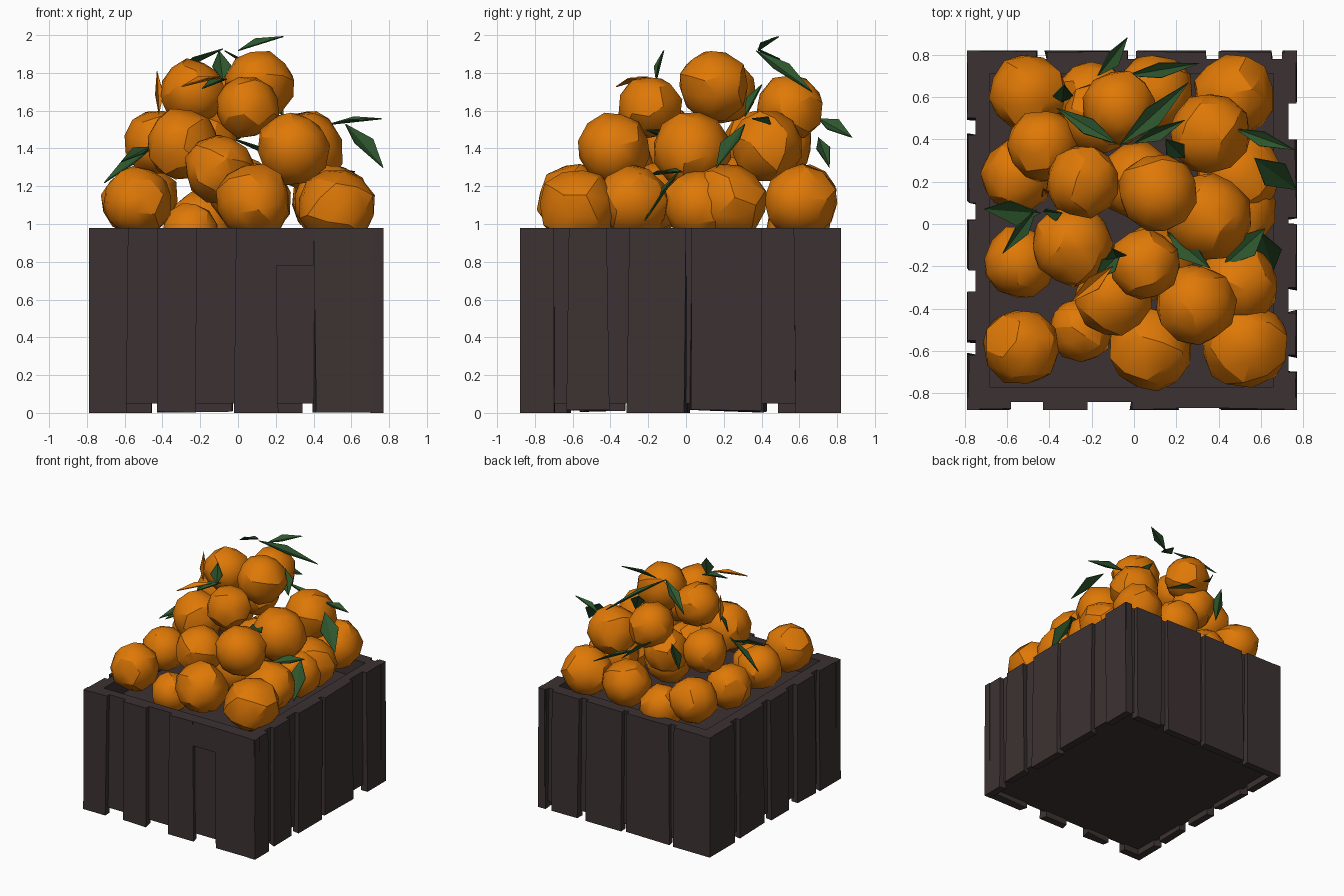
import bpy, bmesh, math, random
from mathutils import Vector, Matrix

random.seed(7)
default = bpy.data.objects.get("Cube")
if default:
    bpy.data.objects.remove(default)


def material(name, rgb):
    m = bpy.data.materials.new(name)
    m.use_nodes = True
    m.diffuse_color = (*rgb, 1)
    bsdf = m.node_tree.nodes["Principled BSDF"]
    bsdf.inputs["Base Color"].default_value = (*rgb, 1)
    bsdf.inputs["Roughness"].default_value = 0.8
    return m


WOOD = material("dark wood", (0.046, 0.032, 0.032))
PEEL = material("orange peel", (0.74, 0.19, 0.002))
LEAF = material("leaf green", (0.027, 0.095, 0.027))


def finish(name, bm, mat):
    bmesh.ops.recalc_face_normals(bm, faces=bm.faces)
    mesh = bpy.data.meshes.new(name)
    bm.to_mesh(mesh)
    bm.free()
    mesh.materials.append(mat)
    ob = bpy.data.objects.new(name, mesh)
    bpy.context.collection.objects.link(ob)
    return ob


def box(name, x, y, z, warp=None):
    """Box from three (low, high) ranges, optionally warped vertex by vertex."""
    bm = bmesh.new()
    bmesh.ops.create_cube(bm, size=1)
    for v in bm.verts:
        v.co = [r[0] if c < 0 else r[1] for c, r in zip(v.co, (x, y, z))]
        if warp:
            warp(v.co)
    return finish(name, bm, WOOD)


# Crate shell: inner walls, underside and the board carrying the fruit
X0, X1, Y0, Y1, TOP = -0.75, 0.73, -0.84, 0.78, 0.98
T = 0.07
box("wall_front", (X0, X1), (Y0, Y0 + T), (0.05, TOP))
box("wall_back", (X0, X1), (Y1 - T, Y1), (0.05, TOP))
box("wall_right", (X0, X0 + T), (Y0, Y1), (0.05, TOP))
box("wall_left", (X1 - T, X1), (Y0, Y1), (0.05, TOP))
box("crate_floor", (X0, X1), (Y0, Y1), (0.05, 0.09))
box("fruit_board", (X0, X1), (Y0, Y1), (0.8, 0.84))


# Proud planks with rough-sawn lower ends
def planks(side, spans, axis, face, out):
    for i, (a, b) in enumerate(spans):
        def rough(co):
            if co.z < 0.5:
                if abs(co[axis]) < 0.7:
                    co[axis] += random.uniform(-0.015, 0.015)
                co.z += random.uniform(0, 0.02) if i % 2 else 0
            elif abs(co[1 - axis]) > abs(face):
                co[1 - axis] -= out * random.uniform(0, 0.012)
        across = sorted((face - out * 0.02, face + out * 0.04))
        x, y = ((a, b), across) if axis == 0 else (across, (a, b))
        box(f"plank_{side}_{i + 1}", x, y, (0, TOP), rough)


planks("front", [(-0.79, -0.58), (-0.43, -0.22), (-0.01, 0.2), (0.4, 0.77)], 0, Y0, -1)
planks("back", [(-0.79, -0.46), (-0.41, -0.03), (0.01, 0.34), (0.4, 0.65), (0.7, 0.77)], 0, Y1, 1)
planks("left", [(-0.88, -0.7), (-0.62, -0.42), (-0.3, 0), (0.03, 0.4), (0.57, 0.82)], 1, X1, 1)
planks("right", [(-0.88, -0.62), (-0.55, -0.32), (-0.22, 0.02), (0.1, 0.42), (0.5, 0.82)], 1, X0, -1)
box("short_front_plank", (0.2, 0.4), (Y0 - 0.03, Y0 + 0.02), (0.78, TOP))


# Oranges: x, y, z, radius, grouped by layer
ORANGES = [
    (-0.5, 0.62, 1.14, .18), (0.1, 0.62, 1.12, .18), (0.47, 0.61, 1.12, .19),
    (-0.55, 0.23, 1.12, .17), (0.49, 0.23, 1.12, .2), (0.48, 0.07, 1.1, .19),
    (-0.54, -0.18, 1.12, .17), (-0.53, -0.58, 1.12, .18), (-0.25, -0.5, 0.96, .15),
    (0.08, -0.59, 1.12, .195), (0.52, -0.57, 1.09, .205), (0.49, -0.28, 1.12, .19),
    (-0.2, 0.6, 1.0, .17), (0.02, 0.2, 1.18, .18), (0.1, -0.18, 1.14, .18),
    (0.36, 0.43, 1.41, .19), (-0.43, 0.37, 1.43, .17), (0.35, 0.03, 1.39, .205),
    (-0.29, -0.1, 1.42, .19), (0.29, -0.38, 1.4, .19), (-0.1, -0.35, 1.29, .18),
    (-0.17, 0.5, 1.42, .17),
    (-0.07, 0.55, 1.61, .175), (-0.24, 0.2, 1.7, .17), (0.11, 0.15, 1.73, .185),
    (0.05, -0.19, 1.62, .165),
]
for i, (x, y, z, r) in enumerate(ORANGES):
    bm = bmesh.new()
    bmesh.ops.create_icosphere(bm, subdivisions=2, radius=r * 1.04)
    for v in bm.verts:
        v.co *= random.uniform(0.94, 1.03)
    turn = Matrix.Rotation(random.uniform(0, 6), 4, "Z") @ Matrix.Rotation(random.uniform(0, 3), 4, "X")
    bmesh.ops.transform(bm, matrix=Matrix.Translation((x, y, z)) @ turn, verts=bm.verts)
    ob = finish(f"orange_{i + 1}", bm, PEEL)
    bpy.context.view_layer.objects.active = ob
    ob.select_set(True)
    bpy.ops.object.shade_smooth_by_angle(angle=math.radians(27))
    ob.select_set(False)


# Leaves: folded diamonds from stem end to tip
def leaf(name, base, tip, width, mat=LEAF):
    base, tip = Vector(base), Vector(tip)
    along = (tip - base).normalized()
    side = along.cross(Vector((0.15, -0.3, 1))).normalized()
    side = Matrix.Rotation(random.uniform(-0.4, 0.4), 3, along) @ side
    up = side.cross(along)
    mid = base.lerp(tip, 0.45)
    bm = bmesh.new()
    b, t, m, l, r = [bm.verts.new(p) for p in (
        base, tip, mid, mid + side * width / 2 + up * 0.02, mid - side * width / 2 + up * 0.02)]
    for f in ((b, l, m), (l, t, m), (t, r, m), (r, b, m)):
        bm.faces.new(f)
    ob = finish(name, bm, mat)
    solid = ob.modifiers.new("thickness", "SOLIDIFY")
    solid.thickness = 0.006


LEAVES = [
    ((-0.08, 0.38, 1.93), (-0.37, 0.55, 1.78), .08), ((0, 0.38, 1.92), (0.24, 0.49, 1.995), .07),
    ((-0.07, 0.37, 1.92), (0.26, 0.67, 1.7), .1), ((-0.17, 0.7, 1.56), (-0.03, 0.88, 1.46), .09),
    ((-0.04, 0.7, 1.46), (0.31, 0.76, 1.3), .07), ((0.48, 0.45, 1.53), (0.76, 0.35, 1.56), .07),
    ((0.57, 0.31, 1.53), (0.77, 0.16, 1.3), .14), ((0.62, -0.02, 1.28), (0.42, -0.2, 1.26), .12),
    ((0.6, -0.04, 1.28), (0.66, -0.22, 1.02), .14), ((0.16, -0.04, 1.45), (0.36, -0.21, 1.5), .11),
    ((-0.44, 0.05, 1.42), (-0.71, 0.07, 1.22), .13), ((-0.46, 0.07, 1.41), (-0.62, -0.14, 1.33), .07),
    ((-0.08, -0.16, 1.76), (-0.1, -0.12, 1.92), .1), ((-0.06, -0.13, 1.77), (-0.19, -0.27, 1.72), .08),
    ((0.15, 0.4, 1.74), (0.24, 0.31, 1.57), .1), ((-0.33, 0.66, 1.57), (-0.34, 0.58, 1.33), .1),
    ((-0.34, 0.05, 1.6), (-0.43, 0.06, 1.47), .08),
]
for i, (base, tip, width) in enumerate(LEAVES):
    leaf(f"leaf_{i + 1}", base, tip, width)

# Dried, orange-tinted leaves
leaf("dry_leaf_side", (-0.42, 0.15, 1.58), (-0.43, 0.17, 1.81), 0.05, PEEL)
leaf("dry_leaf_front", (-0.1, -0.2, 1.78), (-0.3, -0.37, 1.73), 0.07, PEEL)
